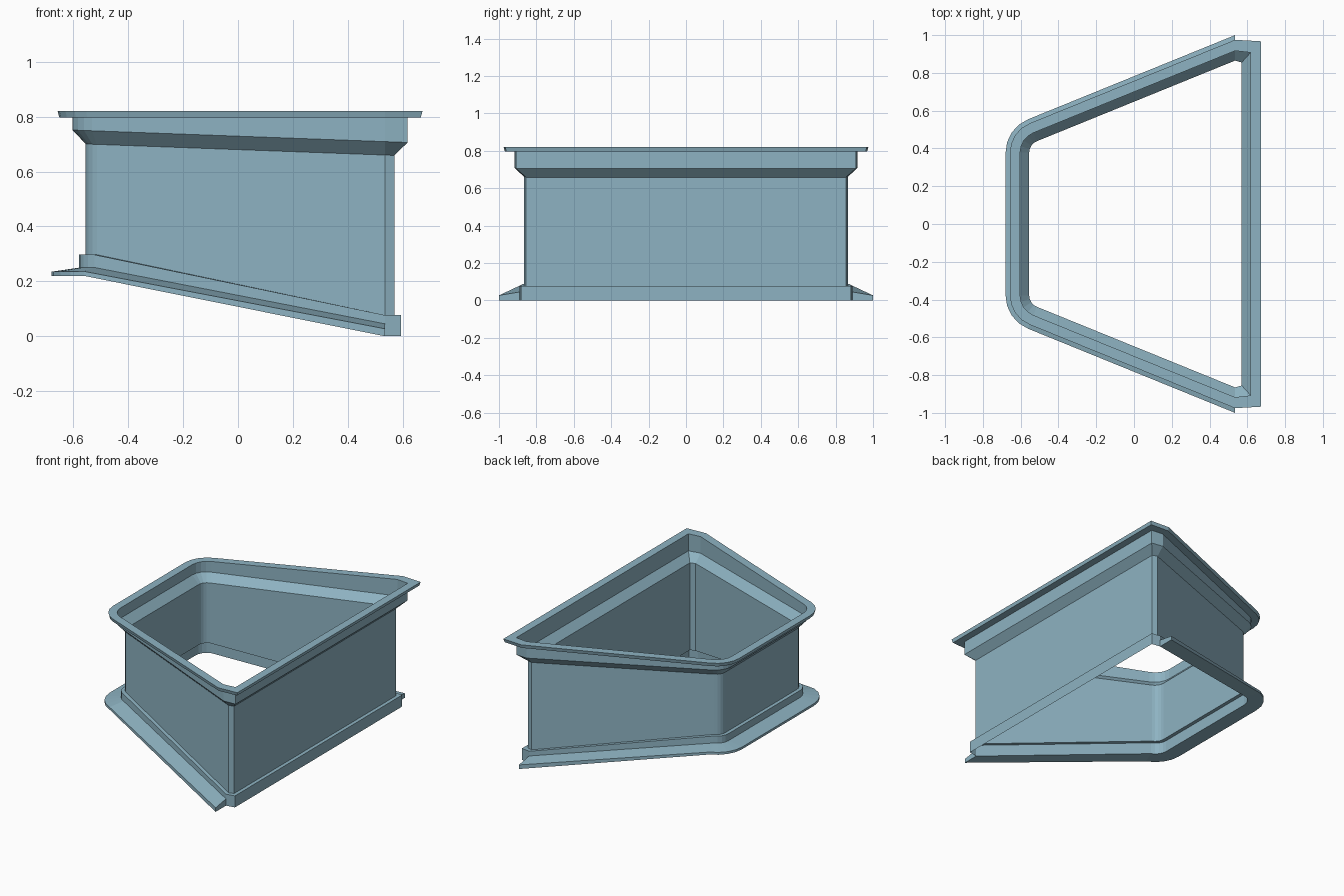
import bpy, bmesh, math

if "Cube" in bpy.data.objects:
    bpy.data.objects.remove(bpy.data.objects["Cube"])

ARC_STEPS = 4
END_X = 0.535          # where the slanted sides end


def outline(d, corners=True):
    """Trapezoid plan grown outward by d, rounded at the narrow left end."""
    half = [(0.57 + d, 0.855 + 1.1 * d)] if corners else []
    half.append((END_X, 0.865 + 1.08 * d))
    for i in range(ARC_STEPS + 1):
        a = math.radians(112 + 68 * i / ARC_STEPS)
        half.append((-0.49 + (0.065 + d) * math.cos(a),
                     0.378 + (0.065 + d) * math.sin(a)))
    return half + [(x, -y) for x, y in reversed(half)]


def base(x):
    """Height of the sloping bottom edge: level at the left, falling to the right."""
    return 0.22 * min(1, max(0, (END_X - x) / 1.04))


def shoulder(x):
    return 0.68 - 0.037 * x


def sweep(name, profile, corners=True, closed_profile=False):
    """Skin a list of (offset, height function) pairs around the plan."""
    bm = bmesh.new()
    rings = [[bm.verts.new((x, y, h(x))) for x, y in outline(d, corners)]
             for d, h in profile]
    n = len(rings[0])
    pairs = list(zip(rings, rings[1:]))
    if closed_profile:
        pairs.append((rings[-1], rings[0]))
    for a, b in pairs:
        for i in range(n if corners else n - 1):
            j = (i + 1) % n
            bm.faces.new((a[i], a[j], b[j], b[i]))
    if not corners:                       # cap the two open ends
        bm.faces.new([r[0] for r in rings])
        bm.faces.new([r[-1] for r in reversed(rings)])
    if closed_profile:
        bmesh.ops.recalc_face_normals(bm, faces=bm.faces)
    mesh = bpy.data.meshes.new(name)
    bm.to_mesh(mesh)
    bm.free()
    mesh.materials.append(paint)
    obj = bpy.data.objects.new(name, mesh)
    bpy.context.collection.objects.link(obj)
    return obj


paint = bpy.data.materials.new("blue_grey_metal")
paint.diffuse_color = (0.27, 0.45, 0.54, 1)
paint.use_nodes = True
paint.node_tree.nodes["Principled BSDF"].inputs["Base Color"].default_value = paint.diffuse_color

# Sheet walls with stepped skirt below and flared shoulder above
sweep("duct_wall", [
    (0.024, base),
    (0.024, lambda x: base(x) + 0.077),
    (0.0, lambda x: base(x) + 0.077),
    (0.0, lambda x: shoulder(x)),
    (0.048, lambda x: shoulder(x) + 0.049),
    (0.048, lambda x: 0.797),
])

# Flat flange around the top opening
sweep("top_rim", [
    (0.048, lambda x: 0.797),
    (0.096, lambda x: 0.797),
    (0.102, lambda x: 0.82),
    (0.048, lambda x: 0.82),
], closed_profile=True)

# Tapered foot flange on three sides, open along the long right side
sweep("foot_flange", [
    (0.024, base),
    (0.125, base),
    (0.125, lambda x: base(x) + 0.022 + 0.01 * x),
    (0.024, lambda x: base(x) + 0.038 + 0.014 * x),
], corners=False, closed_profile=True)
